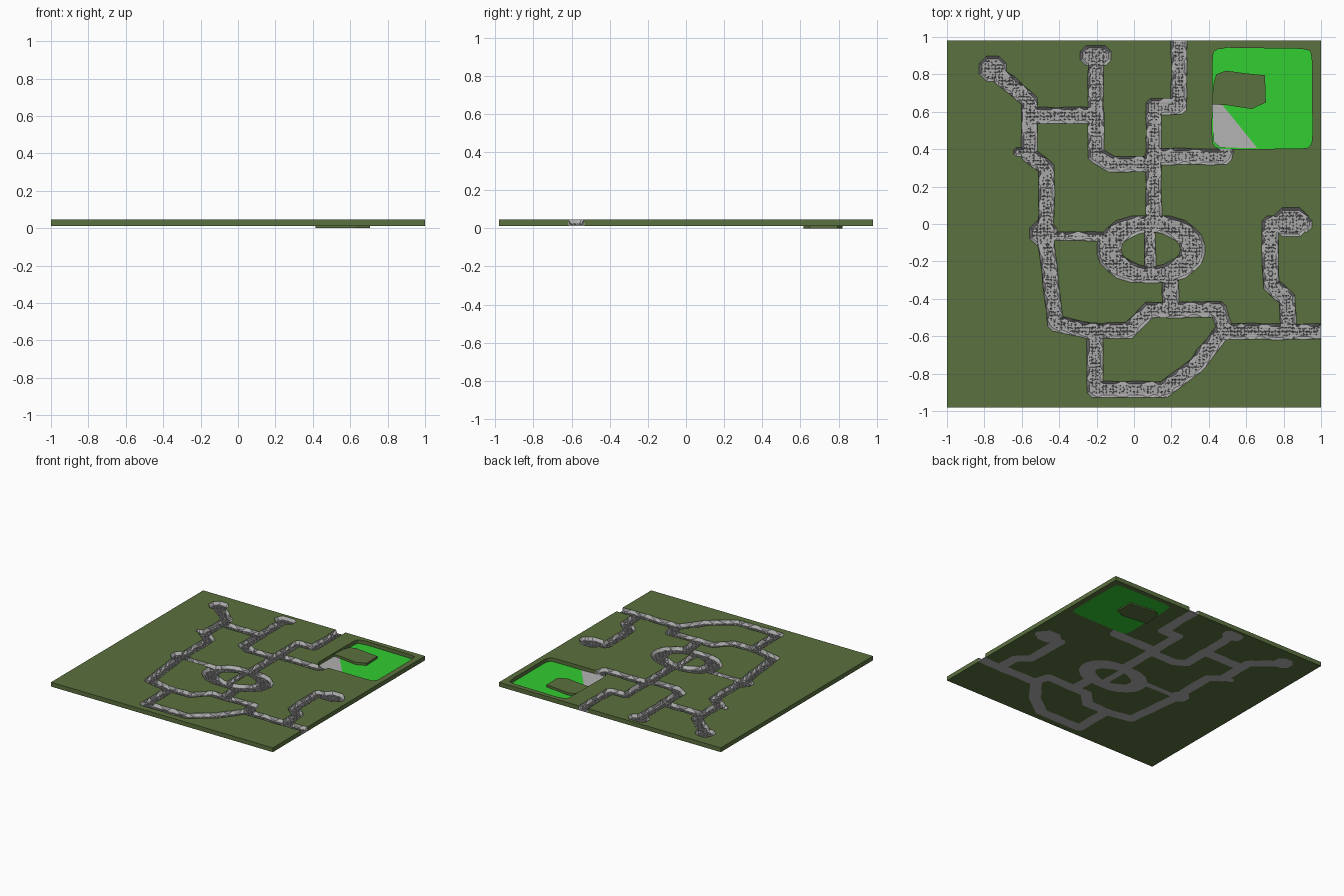
import bpy, bmesh, math, random
from mathutils import Vector
from mathutils.geometry import convex_hull_2d, delaunay_2d_cdt

if "Cube" in bpy.data.objects:
    bpy.data.objects.remove(bpy.data.objects["Cube"])

random.seed(4)
BOTTOM, LAWN, FLOOR, TOP = 0.011, 0.016, 0.020, 0.046
HALF_X, HALF_Y = 1.0, 0.98
BORDER = 0.015


def material(name, rgb):
    m = bpy.data.materials.new(name)
    m.diffuse_color = (*rgb, 1)
    m.use_nodes = True
    m.node_tree.nodes["Principled BSDF"].inputs["Base Color"].default_value = m.diffuse_color
    return m


OLIVE = material("olive_grass", (0.105, 0.165, 0.05))
GREEN = material("bright_green", (0.032, 0.61, 0.032))
STONE = material("stone_grey", (0.45, 0.45, 0.45))
COBBLE = material("cobble_grey", (0.33, 0.33, 0.33))


def finish(name, bm, mat):
    bmesh.ops.recalc_face_normals(bm, faces=bm.faces)
    me = bpy.data.meshes.new(name)
    bm.to_mesh(me)
    bm.free()
    me.materials.append(mat)
    ob = bpy.data.objects.new(name, me)
    bpy.context.collection.objects.link(ob)
    return ob


def prism(name, pts, z0, top, mat):
    """Upright solid over an outline; top is a height function of x, y."""
    bm = bmesh.new()
    lo = [bm.verts.new((x, y, z0)) for x, y in pts]
    hi = [bm.verts.new((x, y, top(x, y))) for x, y in pts]
    bm.faces.new(lo[::-1])
    bm.faces.new(hi)
    for i in range(len(pts)):
        j = (i + 1) % len(pts)
        bm.faces.new((lo[i], lo[j], hi[j], hi[i]))
    return finish(name, bm, mat)


segments = []


def road(*pts, r=0.043):
    """Road along a centre line, broken into slightly irregular short pieces."""
    line = []
    for a, b in zip(pts, pts[1:]):
        n = max(1, round(math.dist(a, b) / 0.07))
        for i in range(n):
            t, j = i / n, 0.003 * (i > 0)
            line.append((a[0] + (b[0] - a[0]) * t + random.uniform(-j, j),
                         a[1] + (b[1] - a[1]) * t + random.uniform(-j, j),
                         r + random.uniform(-j, j)))
    line.append((*pts[-1], r))
    segments.extend(zip(line, line[1:]))


def plaza(x, y, r, length=0.01):
    segments.append(((x - length / 2, y, r), (x + length / 2, y, r)))


# West road down to the east exit, and its side roads
road((-.75, .82), (-.56, .66), (-.56, .37), (-.47, .30), (-.47, -.10), (-.42, -.53), (-.22, -.575),
     (-.03, -.57), (.08, -.46), (.45, -.455), (.49, -.575), (1.05, -.575))
road((-.62, .385), (-.56, .385), r=.025)
road((-.555, .58), (-.205, .58))
road((-.45, -.065), (-.15, -.07), r=.025)
# North stub, north exit and the spur to the basin
road((-.205, .90), (-.205, .37), (-.12, .32), (.10, .32))
road((.243, 1.05), (.24, .63), (.105, .63), (.105, 0))
road((.10, .36), (.48, .36), (.495, .43))
# Ring road with its bridge and link
ring = [(.09 + .2275 * math.cos(a), -.135 + .14 * math.sin(a), .041 + .022 * abs(math.cos(a)))
        for a in (k * math.tau / 16 for k in range(17))]
segments.extend(zip(ring, ring[1:]))
road((.085, 0), (.085, -.26), r=.03)
road((.195, -.27), (.195, -.45))
# South loop and east spur
road((-.21, -.57), (-.21, -.885), (.16, -.885), (.34, -.75), (.47, -.575))
road((.825, -.575), (.82, -.40), (.735, -.33), (.725, 0), (.91, 0))
# Widened ends and junctions
plaza(-.755, .83, .07)
plaza(-.205, .90, .055, .06)
plaza(-.485, -.05, .07)
plaza(.84, .01, .08, .03)


def capsule(a, b, shrink):
    pts = [Vector((x + (r - shrink) * 1.05 * math.cos((k + .5) * math.pi / 4),
                   y + (r - shrink) * 1.05 * math.sin((k + .5) * math.pi / 4)))
           for x, y, r in (a, b) for k in range(8)]
    hull = [pts[i] for i in convex_hull_2d(pts)]
    area = sum(p.cross(q) for p, q in zip(hull, hull[1:] + hull[:1]))
    return hull if area > 0 else hull[::-1]


# Basin outline: a wavering rounded square
def soft(v):
    return math.copysign(abs(v) ** 0.16, v)


BASIN = []
for k in range(32):
    a = (k + .5) * math.tau / 32
    BASIN.append((.685 + .268 * soft(math.cos(a)) + random.uniform(-.004, .004),
                  .67 + .27 * soft(math.sin(a)) + random.uniform(-.004, .004)))

# Flat layout: board, basin, road outlines and road floors
BOARD = [(-HALF_X, -HALF_Y), (HALF_X, -HALF_Y), (HALF_X, HALF_Y), (-HALF_X, HALF_Y)]
polys = [BOARD, BASIN] + [capsule(a, b, s) for s in (0, BORDER) for a, b in segments]
verts, faces = [], []
for poly in polys:
    faces.append(list(range(len(verts), len(verts) + len(poly))))
    verts += [Vector(p) for p in poly]
cv, _, cf, _, _, owner = delaunay_2d_cdt(verts, [], faces, 0, 1e-5)
ground = [f for f, o in zip(cf, owner) if list(o) == [0]]
paved = [f for f, o in zip(cf, owner) if 0 in o and 1 not in o and len(o) > 1]


def sheet_solid(name, tris, height, mat):
    """Extrude layout triangles from the underside up to height(i)."""
    bm = bmesh.new()
    used = sorted({i for f in tris for i in f})
    lo = {i: bm.verts.new((*cv[i], BOTTOM)) for i in used}
    hi = {i: bm.verts.new((*cv[i], height(i))) for i in used}
    edges = {(f[k], f[(k + 1) % 3]) for f in tris for k in range(3)}
    for f in tris:
        bm.faces.new([hi[i] for i in f])
        bm.faces.new([lo[i] for i in reversed(f)])
    for a, b in edges:
        if (b, a) not in edges:
            bm.faces.new((lo[a], lo[b], hi[b], hi[a]))
    return finish(name, bm, mat)


# Ground board and sunken roads with sloping banks
rim = {i for f in ground for i in f}
sheet_solid("ground_board", ground, lambda i: TOP, OLIVE)
sheet_solid("road_bed", paved, lambda i: TOP - 0.001 if i in rim else FLOOR, STONE)

# Cobblestones in running bond on the road floor
SX, SY = 0.0125, 0.0095
cells = set()
for (ax, ay, ar), (bx, by, br) in segments:
    d = Vector((bx - ax, by - ay))
    m = max(ar, br)
    for j in range(math.floor((min(ay, by) - m) / SY), math.ceil((max(ay, by) + m) / SY)):
        for i in range(math.floor((min(ax, bx) - m) / SX), math.ceil((max(ax, bx) + m) / SX)):
            p = Vector(((i + 0.5 * (j % 2)) * SX - ax, j * SY - ay))
            t = min(1, max(0, p.dot(d) / d.length_squared))
            x, y = p.x + ax, p.y + ay
            inside = abs(x) < HALF_X - .008 and abs(y) < HALF_Y - .008 and not (x > .42 and y > .39)
            if inside and (p - d * t).length < ar + (br - ar) * t - BORDER - 0.003:
                cells.add((i, j))
bm = bmesh.new()
for i, j in sorted(cells):
    x, y = (i + 0.5 * (j % 2)) * SX, j * SY
    w, h = SX * random.uniform(.36, .46), SY * random.uniform(.36, .45)
    z = FLOOR + random.uniform(.003, .006)
    corners = [(-1, -1), (1, -1), (1, 1), (-1, 1)]
    lo = [bm.verts.new((x + u * w, y + v * h, FLOOR - .001)) for u, v in corners]
    hi = [bm.verts.new((x + u * w * .85, y + v * h * .85, z)) for u, v in corners]
    bm.faces.new(hi)
    bm.faces.new(lo[::-1])
    for k in range(4):
        n = (k + 1) % 4
        bm.faces.new((lo[k], lo[n], hi[n], hi[k]))
finish("cobblestones", bm, COBBLE)

# Basin floor, ramp leading in from the road, and the dropped island block
prism("basin_floor", BASIN, BOTTOM, lambda x, y: LAWN, GREEN)
prism("ramp", [(.42, .64), (.425, .44), (.46, .41), (.66, .405), (.47, .64)], BOTTOM + .001,
      lambda x, y: LAWN + .0003 + .06 * max(0, (.47 - x) * .778 + (.64 - y) * .629), STONE)
prism("island", [(.415, .64), (.50, .635), (.63, .615), (.705, .65), (.70, .795), (.60, .805),
                 (.49, .82), (.44, .80), (.425, .75)], 0.0, lambda x, y: 0.035, OLIVE)
